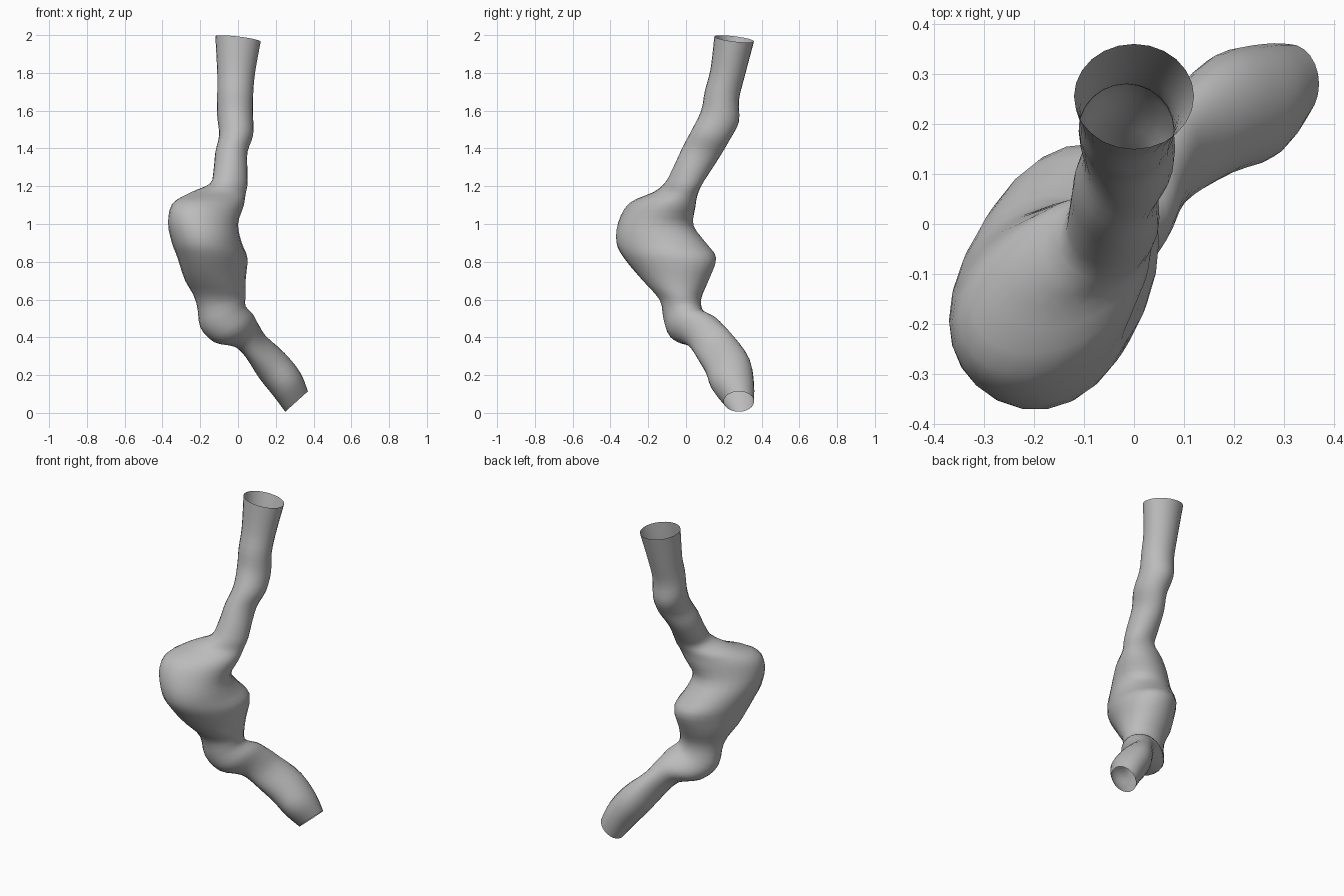
import bpy, bmesh, math

cube = bpy.data.objects.get("Cube")
if cube:
    bpy.data.objects.remove(cube)

SIDES, STEPS = 24, 3

# Cross-sections from top to bottom: height, x min, x max, y min, y max
SECTIONS = [
    (1.98, -.12, .12, .15, .36),
    (1.8, -.11, .09, .13, .31),
    (1.68, -.11, .08, .1, .28),
    (1.57, -.11, .08, .08, .28),
    (1.47, -.1, .08, .03, .23),
    (1.38, -.12, .05, -.02, .18),
    (1.28, -.13, .05, -.07, .12),
    (1.21, -.15, .05, -.11, .08),
    (1.16, -.26, .04, -.17, .06),
    (1.1, -.35, .03, -.3, .05),
    (1, -.37, 0, -.36, .04),
    (.9, -.35, .02, -.37, .11),
    (.82, -.32, .05, -.33, .16),
    (.7, -.28, .04, -.23, .12),
    (.6, -.22, .04, -.14, .08),
    (.51, -.2, .04, -.12, .1),
    (.45, -.13, .08, -.09, .17),
    (.41, -.02, .11, 0, .21),
    (.35, .04, .15, .05, .26),
    (.25, .11, .25, .1, .34),
    (.15, .19, .33, .13, .36),
    (.06, .25, .37, .2, .36),
]


def bump(z, centre, width):
    """Rounded weight that is one at the centre height and fades away."""
    return math.exp(-((z - centre) / width) ** 2)


def blend(a, b, c, d, t):
    """Smooth curve that passes through b and c."""
    return .5 * (2 * b + (c - a) * t + (2 * a - 5 * b + 4 * c - d) * t ** 2
                 + (3 * b - a - 3 * c + d) * t ** 3)


def smooth_sections():
    """Yield the cross-sections with extra ones blended in between."""
    last = len(SECTIONS) - 1
    for i in range(last):
        group = [SECTIONS[min(max(i + k, 0), last)] for k in (-1, 0, 1, 2)]
        for step in range(STEPS):
            yield [blend(*values, step / STEPS) for values in zip(*group)]
    yield SECTIONS[last]


def add_ring(bm, z, x_min, x_max, y_min, y_max):
    """Add one elliptical ring, tilted and skewed to follow the bends."""
    lower_bend = min(max((.64 - z) / .25, 0), 1)
    slope_x = .9 * lower_bend - .12 * bump(z, 2, .15)
    slope_y = .4 * bump(z, .36, .12) - .3 * bump(z, 1.6, .4)
    skew = math.radians(90 - 20 * bump(z, 1.12, .12) - 12 * bump(z, .8, .15)
                        + 4 * bump(z, .38, .12))
    ring = []
    for k in range(SIDES):
        angle = math.tau * k / SIDES
        dx = (x_max - x_min) / 2 * math.cos(angle)
        dy = (y_max - y_min) / 2 * math.cos(angle - skew)
        height = z + slope_x * dx + slope_y * dy
        ring.append(bm.verts.new(((x_min + x_max) / 2 + dx,
                                  (y_min + y_max) / 2 + dy, height)))
    return ring


# Open-ended tube with its swollen middle
bm = bmesh.new()
rings = [add_ring(bm, *section) for section in smooth_sections()]
for upper, lower in zip(rings, rings[1:]):
    for k in range(SIDES):
        following = (k + 1) % SIDES
        bm.faces.new((upper[k], lower[k], lower[following], upper[following]))
mesh = bpy.data.meshes.new("bulging_tube")
bm.to_mesh(mesh)
bm.free()
tube = bpy.data.objects.new("bulging_tube", mesh)
bpy.context.collection.objects.link(tube)

# Plain grey surface
grey = bpy.data.materials.new("plain_grey")
grey.use_nodes = True
colour = (.5, .5, .5, 1)
grey.diffuse_color = colour
grey.node_tree.nodes["Principled BSDF"].inputs["Base Color"].default_value = colour
mesh.materials.append(grey)

# Smooth shading
bpy.context.view_layer.objects.active = tube
tube.select_set(True)
bpy.ops.object.shade_smooth_by_angle(angle=math.radians(50))
